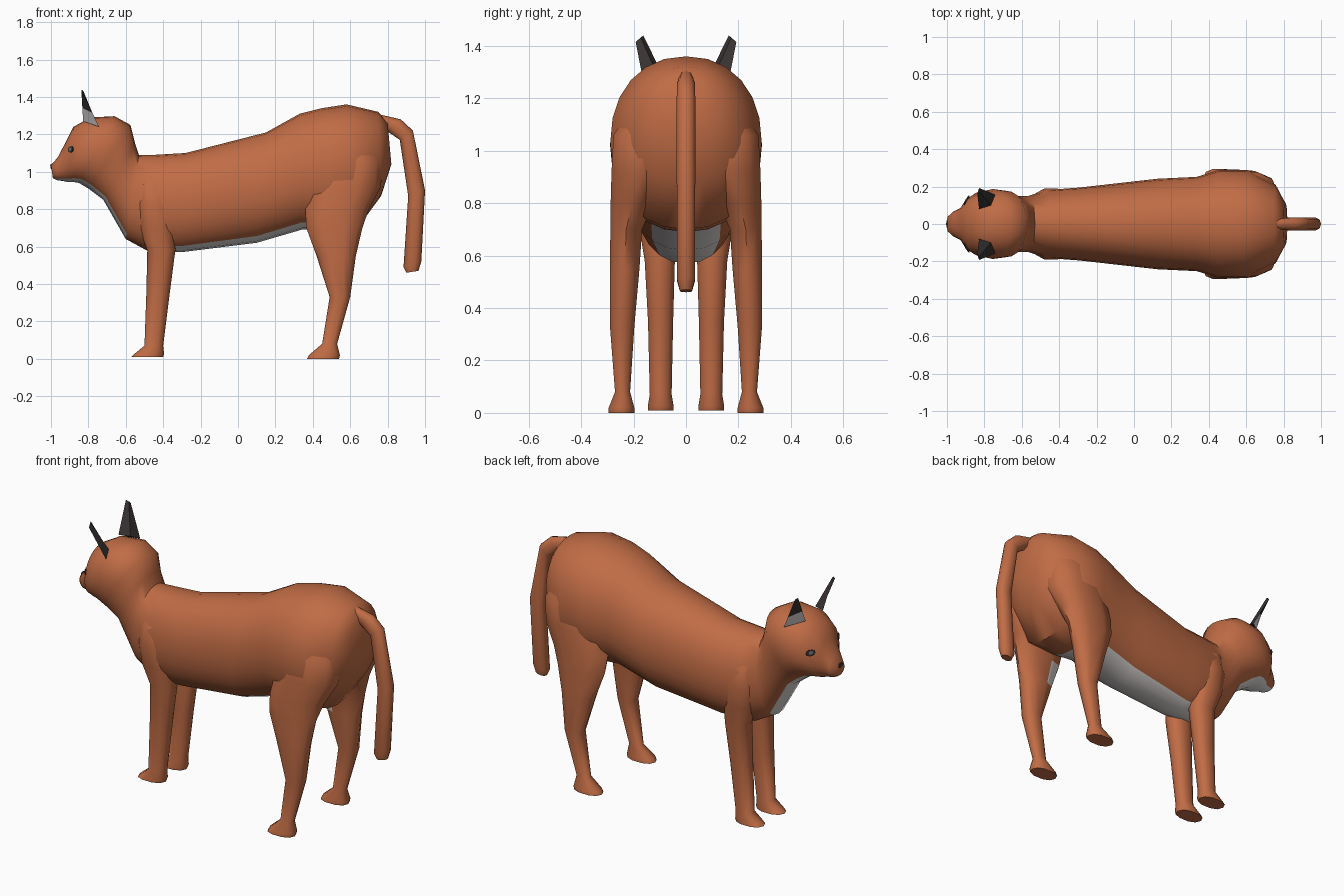
import bpy, bmesh
from math import cos, sin, pi, copysign, radians
from mathutils import Vector

cube = bpy.data.objects.get("Cube")
if cube:
    bpy.data.objects.remove(cube, do_unlink=True)


def material(name, r, g, b):
    m = bpy.data.materials.new(name)
    m.use_nodes = True
    m.diffuse_color = (r, g, b, 1)
    bsdf = m.node_tree.nodes["Principled BSDF"]
    bsdf.inputs["Base Color"].default_value = (r, g, b, 1)
    bsdf.inputs["Roughness"].default_value = 0.8
    return m


FUR = material("rust fur", 0.53, 0.15, 0.06)
CREAM = material("pale underside", 0.8, 0.75, 0.74)
DARK = material("charcoal", 0.04, 0.032, 0.032)
IRIS = material("grey iris", 0.2, 0.17, 0.15)


def oval(center, u, v, sides, power=1.0):
    """Rounded cross-section spanned by the half-axes u and v."""
    def soft(t):
        return copysign(abs(t) ** power, t)
    points = []
    for i in range(sides):
        a = 2 * pi * i / sides
        points.append(center + u * soft(cos(a)) + v * soft(sin(a)))
    return points


def loft(name, rings, materials, rule=None, mirror=False, angle=50):
    """Skin a list of rings; rule(ring, side, center) gives the material slot."""
    bm = bmesh.new()
    loops = [[bm.verts.new(p) for p in ring] for ring in rings]
    n = len(loops[0])
    for r, (a, b) in enumerate(zip(loops, loops[1:])):
        for i in range(n):
            j = (i + 1) % n
            face = bm.faces.new((a[i], a[j], b[j], b[i]))
            if rule:
                face.material_index = rule(r, i, face.calc_center_median())
    bm.faces.new(loops[0])
    bm.faces.new(loops[-1])
    bmesh.ops.recalc_face_normals(bm, faces=bm.faces)
    return finish(name, bm, materials, mirror, angle)


def finish(name, bm, materials, mirror, angle):
    mesh = bpy.data.meshes.new(name)
    bm.to_mesh(mesh)
    bm.free()
    for m in materials:
        mesh.materials.append(m)
    obj = bpy.data.objects.new(name, mesh)
    bpy.context.collection.objects.link(obj)
    bpy.ops.object.select_all(action="DESELECT")
    obj.select_set(True)
    bpy.context.view_layer.objects.active = obj
    bpy.ops.object.shade_smooth_by_angle(angle=radians(angle))
    if mirror:
        mod = obj.modifiers.new("mirror", "MIRROR")
        mod.use_axis = (False, True, False)
    return obj


def spine_rings(stations, sides, power):
    """Stations: top x, top z, bottom x, bottom z, half-width."""
    rings = []
    for xt, zt, xb, zb, w in stations:
        top, bottom = Vector((xt, 0, zt)), Vector((xb, 0, zb))
        rings.append(oval((top + bottom) / 2, (top - bottom) / 2,
                          Vector((0, w, 0)), sides, power))
    return rings


def leg_rings(stations, sides=10):
    """Stations: height, front x, back x, inner y, outer y."""
    rings = []
    for z, xf, xb, yi, yo in stations:
        rings.append(oval(Vector(((xf + xb) / 2, (yi + yo) / 2, z)),
                          Vector(((xb - xf) / 2, 0, 0)),
                          Vector((0, (yo - yi) / 2, 0)), sides, 0.85))
    return rings


# Torso, neck and head in one skin, rump to muzzle
SIDES = 24
body_stations = [
    (0.80, 1.26, 0.82, 1.04, 0.11),
    (0.75, 1.32, 0.765, 0.87, 0.21),
    (0.58, 1.36, 0.64, 0.70, 0.289),
    (0.45, 1.34, 0.46, 0.69, 0.289),
    (0.33, 1.31, 0.34, 0.69, 0.252),
    (0.15, 1.21, 0.10, 0.62, 0.242),
    (-0.28, 1.10, -0.30, 0.57, 0.195),
    (-0.45, 1.09, -0.48, 0.575, 0.182),
    (-0.53, 1.09, -0.60, 0.64, 0.15),
    (-0.55, 1.15, -0.72, 0.85, 0.15),
    (-0.575, 1.25, -0.80, 0.91, 0.178),
    (-0.66, 1.297, -0.85, 0.94, 0.187),
    (-0.79, 1.29, -0.88, 0.945, 0.17),
    (-0.88, 1.24, -0.91, 0.945, 0.135),
    (-0.92, 1.16, -0.935, 0.95, 0.085),
    (-0.965, 1.075, -0.97, 0.955, 0.065),
    (-1.0, 1.035, -0.99, 0.965, 0.04),
]


def underside(ring, side, center):
    low = abs(side + 0.5 - SIDES / 2) < 2
    return int(low and (center.x < -0.6 or -0.42 < center.x < 0.45))


body = loft("body_and_head", spine_rings(body_stations, SIDES, 0.92),
            [FUR, CREAM], underside)

# Tail, drooping behind the rump
tail_stations = [
    (0.74, 1.31, 0.76, 1.24, 0.025),
    (0.87, 1.28, 0.80, 1.215, 0.036),
    (0.935, 1.22, 0.865, 1.17, 0.037),
    (1.0, 0.90, 0.91, 0.87, 0.037),
    (0.98, 0.52, 0.885, 0.49, 0.035),
    (0.965, 0.47, 0.90, 0.46, 0.024),
]
loft("tail", spine_rings(tail_stations, 10, 0.9), [FUR])

# Hind legs with thighs that sink into the rump, pale on the front inner thigh
hind_stations = [
    (0.0, 0.37, 0.54, 0.195, 0.297),
    (0.02, 0.38, 0.545, 0.195, 0.297),
    (0.08, 0.45, 0.53, 0.212, 0.272),
    (0.33, 0.49, 0.60, 0.195, 0.292),
    (0.55, 0.42, 0.63, 0.175, 0.293),
    (0.70, 0.365, 0.665, 0.165, 0.291),
    (0.80, 0.36, 0.70, 0.12, 0.291),
    (0.92, 0.38, 0.765, 0.05, 0.289),
    (1.06, 0.43, 0.77, 0.03, 0.282),
    (1.20, 0.50, 0.70, 0.03, 0.19),
]


def inner_thigh(ring, side, center):
    return int(0.55 < center.z < 0.72 and center.y < 0.21 and center.x < 0.5)


loft("hind_legs", leg_rings(hind_stations), [FUR, CREAM], inner_thigh, True)

# Front legs with shoulders that sink into the chest
front_stations = [
    (0.01, -0.57, -0.40, 0.045, 0.148),
    (0.025, -0.555, -0.395, 0.045, 0.148),
    (0.07, -0.50, -0.40, 0.053, 0.140),
    (0.35, -0.49, -0.365, 0.047, 0.147),
    (0.58, -0.485, -0.335, 0.04, 0.16),
    (0.70, -0.53, -0.34, 0.04, 0.18),
    (0.82, -0.54, -0.35, 0.04, 0.193),
    (0.93, -0.53, -0.39, 0.04, 0.175),
    (1.02, -0.50, -0.43, 0.04, 0.11),
]
loft("front_legs", leg_rings(front_stations), [FUR], mirror=True)

# Ears: dark three-sided blades opening outward, pale low in the hollow
base = [Vector(p) for p in ((-0.828, 0.08, 1.27), (-0.742, 0.158, 1.24),
                            (-0.765, 0.10, 1.27))]
tip = [Vector(p) for p in ((-0.838, 0.163, 1.44), (-0.828, 0.192, 1.415),
                           (-0.826, 0.172, 1.43))]
middle = [b.lerp(t, 0.42) for b, t in zip(base, tip)]
loft("ears", [base, middle, tip], [DARK, CREAM],
     lambda ring, side, center: int(ring == 0 and side == 0), True, 20)


def face_disc(name, near, length, height, mat, mirror, raised=0.0):
    """Thin bead laid on the head surface."""
    hit, point, normal, _ = body.closest_point_on_mesh(Vector(near))
    along = Vector((0, 0, 1)).cross(normal).normalized()
    up = normal.cross(along)
    rings = []
    for lift, scale in ((-0.004, 1.0), (0.002, 1.0), (0.004, 0.6)):
        rings.append(oval(point + normal * (lift + raised),
                          along * length * scale, up * height * scale, 10))
    loft(name, rings, [mat], mirror=mirror)


# Eyes and nose
eye = (-0.90, 0.13, 1.12)
face_disc("eye_rims", eye, 0.028, 0.018, DARK, True)
face_disc("irises", eye, 0.014, 0.010, IRIS, True, 0.002)
face_disc("nose", (-1.05, 0, 1.02), 0.02, 0.014, DARK, False)
